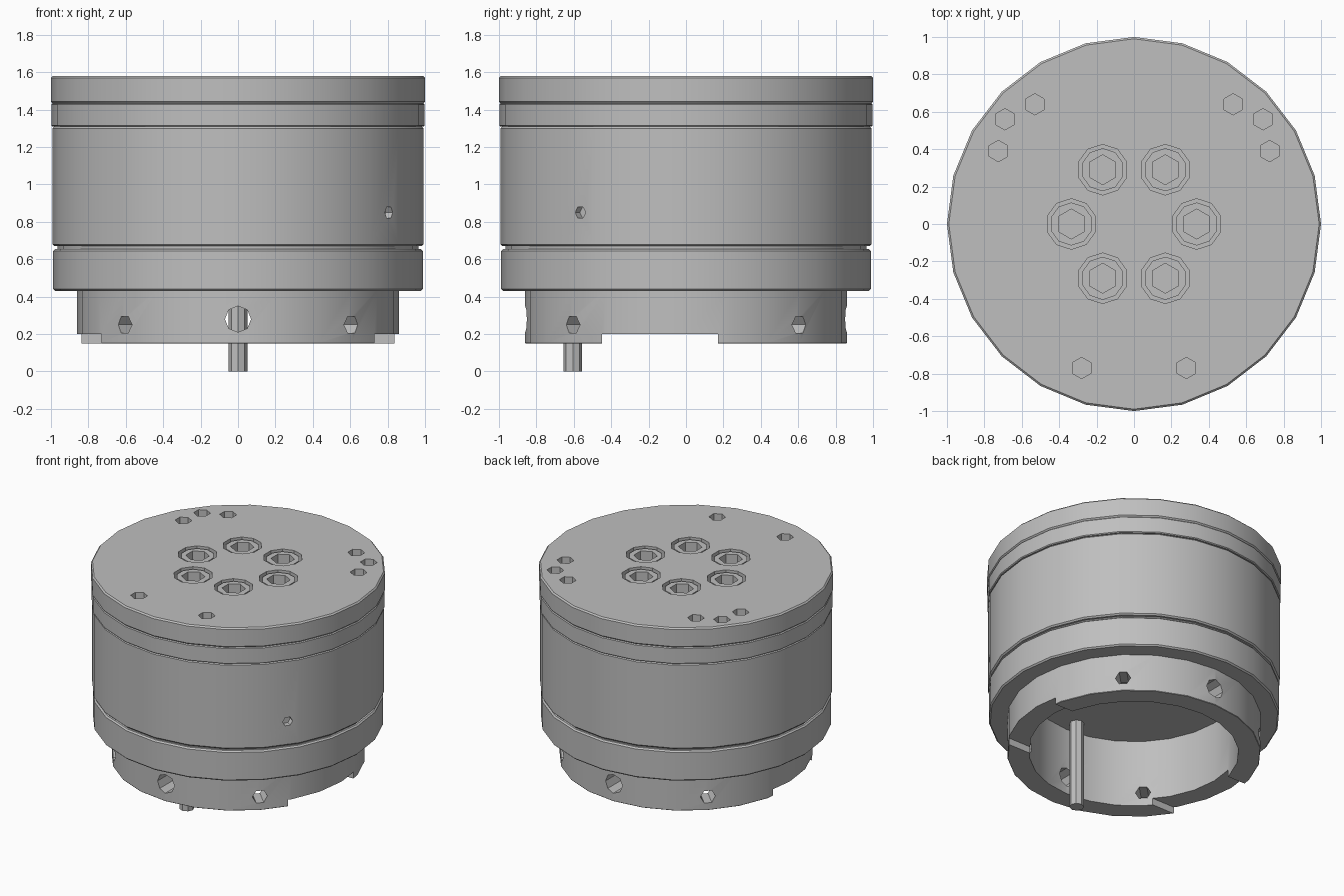
import bpy, bmesh
from math import pi, radians, sin, cos
from mathutils import Matrix

old = bpy.data.objects.get("Cube")
if old:
    bpy.data.objects.remove(old, do_unlink=True)

metal = bpy.data.materials.new("grey metal")
metal.use_nodes = True
GREY = (0.52, 0.52, 0.52, 1)
metal.diffuse_color = GREY
metal.node_tree.nodes["Principled BSDF"].inputs["Base Color"].default_value = GREY


def make_object(name, bm):
    bmesh.ops.recalc_face_normals(bm, faces=bm.faces[:])
    mesh = bpy.data.meshes.new(name)
    bm.to_mesh(mesh)
    bm.free()
    obj = bpy.data.objects.new(name, mesh)
    bpy.context.collection.objects.link(obj)
    mesh.materials.append(metal)
    return obj


def lathe(name, profile, sides=24):
    """Turn a closed (radius, height) profile around the z axis."""
    bm = bmesh.new()
    verts = [bm.verts.new((r, 0, z)) for r, z in profile]
    edges = [bm.edges.new((a, b)) for a, b in zip(verts, verts[1:] + verts[:1])]
    bmesh.ops.spin(bm, geom=verts + edges, cent=(0, 0, 0), axis=(0, 0, 1),
                   angle=2 * pi, steps=sides, use_merge=False)
    bmesh.ops.remove_doubles(bm, verts=bm.verts[:], dist=0.0005)
    loose = [e for e in bm.edges if not e.link_faces]
    bmesh.ops.delete(bm, geom=loose, context='EDGES')
    bmesh.ops.dissolve_limit(bm, angle_limit=radians(0.5),
                             verts=bm.verts[:], edges=bm.edges[:])
    return make_object(name, bm)


def ring(name, outer, low, high, inner=0.0, bevel=0.01):
    b = bevel
    return lathe(name, [(inner, low), (outer - b, low), (outer, low + b),
                        (outer, high - b), (outer - b, high), (inner, high)])


def add_rod(bm, radius, length, matrix, sides):
    bmesh.ops.create_cone(bm, cap_ends=True, segments=sides, radius1=radius,
                          radius2=radius, depth=length, matrix=matrix)


def upright(x, y, z):
    return Matrix.Translation((x, y, z))


def radial(angle, r, z):
    a = radians(angle)
    return upright(r * cos(a), r * sin(a), z) @ Matrix.Rotation(a, 4, 'Z') \
        @ Matrix.Rotation(pi / 2, 4, 'Y')


def cut(obj, bm):
    """Subtract the cutter mesh, then throw the cutter away."""
    cutter = make_object("cutter", bm)
    cutter.hide_render = True
    mod = obj.modifiers.new("holes", 'BOOLEAN')
    mod.operation = 'DIFFERENCE'
    mod.solver = 'EXACT'
    mod.object = cutter
    graph = bpy.context.evaluated_depsgraph_get()
    mesh = bpy.data.meshes.new_from_object(obj.evaluated_get(graph))
    obj.modifiers.clear()
    obj.data = mesh
    bpy.data.objects.remove(cutter, do_unlink=True)


# Stacked housing
top_cap = ring("top_cap", 1.0, 1.433, 1.58)
spacer = ring("spacer_ring", 0.998, 1.31, 1.433, bevel=0.006)
housing = ring("main_housing", 0.992, 0.67, 1.31)
neck = ring("groove_neck", 0.965, 0.652, 0.672, bevel=0.001)
lower_ring = ring("lower_ring", 0.988, 0.43, 0.655, inner=0.71)
collar = ring("mounting_collar", 0.86, 0.15, 0.44, inner=0.71, bevel=0.003)
parts = [top_cap, spacer, housing, neck, lower_ring, collar]

# Counterbores and small tapped holes in the cap
screws = [(0.335 * cos(k * pi / 3), 0.335 * sin(k * pi / 3)) for k in range(6)]
tapped = [(s * x, y) for s in (-1, 1)
          for x, y in ((0.53, 0.64), (0.69, 0.56), (0.725, 0.39), (0.28, -0.77))]
bm = bmesh.new()
for x, y in screws:
    add_rod(bm, 0.135, 0.24, upright(x, y, 1.58), 10)
for x, y in tapped:
    add_rod(bm, 0.057, 0.2, upright(x, y, 1.58), 6)
cut(top_cap, bm)

# Socket screws
for i, (x, y) in enumerate(screws):
    bm = bmesh.new()
    add_rod(bm, 0.115, 0.12, upright(x, y, 1.51), 10)
    head = make_object(f"socket_screw_{i + 1}", bm)
    bm = bmesh.new()
    add_rod(bm, 0.08, 0.18, upright(x, y, 1.57), 6)
    cut(head, bm)
    parts.append(head)

# Small dimple in the housing wall
bm = bmesh.new()
add_rod(bm, 0.035, 0.1, radial(-35, 0.99, 0.85), 6)
cut(housing, bm)

# Radial holes through the collar, then side clearance slots
bm = bmesh.new()
for angle in (45, 135, 225, 315):
    add_rod(bm, 0.052, 0.4, radial(angle, 0.78, 0.25), 6)
for angle in (90, 270):
    add_rod(bm, 0.07, 0.4, radial(angle, 0.78, 0.28), 8)
cut(collar, bm)
bm = bmesh.new()
bmesh.ops.create_cube(bm, size=1, matrix=upright(0, -0.14, 0.1)
                      @ Matrix.Diagonal((2.4, 0.62, 0.2, 1)))
cut(collar, bm)

# Locating pin hanging inside the bore
bm = bmesh.new()
add_rod(bm, 0.05, 0.66, upright(0, -0.605, 0.33), 8)
parts.append(make_object("locating_pin", bm))

# Smooth the turned walls, keep edges crisp
bpy.ops.object.select_all(action='DESELECT')
for obj in parts:
    obj.select_set(True)
bpy.context.view_layer.objects.active = top_cap
bpy.ops.object.shade_smooth_by_angle(angle=radians(30))
